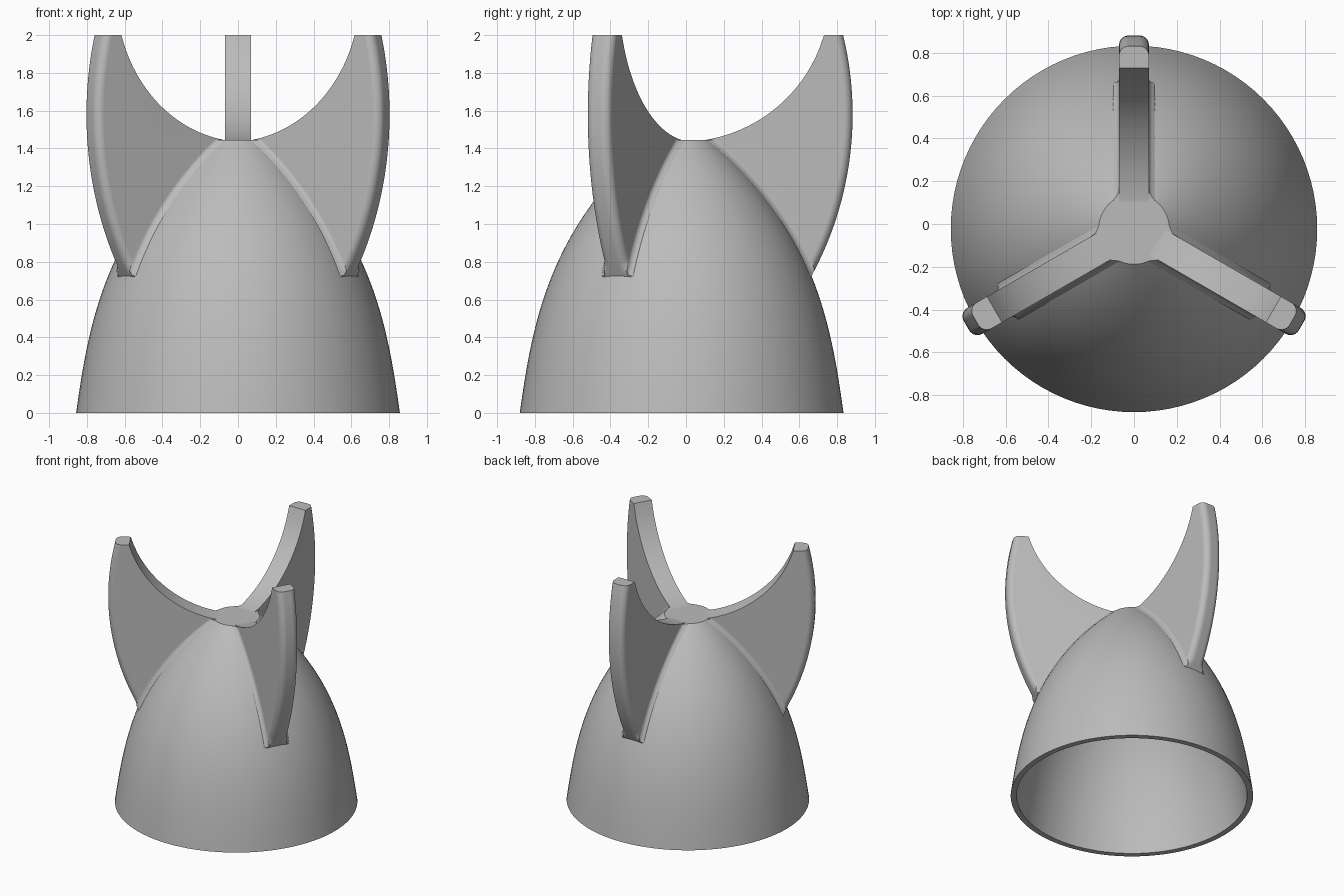
import bpy, bmesh, math
from mathutils import Matrix

if "Cube" in bpy.data.objects:
    bpy.data.objects.remove(bpy.data.objects["Cube"])

CENTRE_Y = -0.023
CAP_Z, TOP_Z = 1.445, 2.0
HALF, FILLET, ROUND = 0.07, 0.035, 0.045   # fin half thickness, root fillet, outer edge round
STEPS = 6

grey = bpy.data.materials.new("plain grey")
grey.use_nodes = True
grey.diffuse_color = (0.5, 0.5, 0.5, 1)
grey.node_tree.nodes["Principled BSDF"].inputs["Base Color"].default_value = (0.5, 0.5, 0.5, 1)


def finish(name, bm):
    bmesh.ops.remove_doubles(bm, verts=bm.verts, dist=1e-5)
    bmesh.ops.recalc_face_normals(bm, faces=bm.faces)
    mesh = bpy.data.meshes.new(name)
    bm.to_mesh(mesh)
    bm.free()
    mesh.materials.append(grey)
    obj = bpy.data.objects.new(name, mesh)
    obj.location.y = CENTRE_Y
    bpy.context.collection.objects.link(obj)
    bpy.ops.object.select_all(action="DESELECT")
    obj.select_set(True)
    bpy.context.view_layer.objects.active = obj
    bpy.ops.object.shade_smooth_by_angle(angle=math.radians(35))
    weighted = obj.modifiers.new("Weighted normals", "WEIGHTED_NORMAL")
    weighted.keep_sharp = True


def dome_radius(z):
    return 0.857 - 0.14 * z - 0.0234 * z**2 - 0.146 * z**3


def outer_radius(z):
    return 0.905 - (1.79 - math.sqrt(1.79**2 - (z - 1.58)**2))


# Hollow dome: outer wall, flat cap and inner wall turned around the axis
rows = 32
heights = [CAP_Z * i / rows for i in range(rows + 1)]
profile = [(dome_radius(z), z) for z in heights] + [(0, CAP_Z)]
profile += [(0, CAP_Z - 0.045)]
profile += [(dome_radius(z) - 0.042, z * 0.969) for z in reversed(heights)]
bm = bmesh.new()
ring = [bm.verts.new((r, 0, z)) for r, z in profile]
edges = [bm.edges.new((a, b)) for a, b in zip(ring, ring[1:] + ring[:1])]
bmesh.ops.spin(bm, geom=ring + edges, cent=(0, 0, 0), axis=(0, 0, 1),
               angle=math.tau, steps=96, use_duplicate=False)
finish("dome", bm)


# Fin cross-section at one height: blended root, flat side, rounded outer edge
def fin_section(z, inner=None):
    out = outer_radius(z)
    side = []
    for i in range(STEPS + 1):
        a = i / STEPS * math.pi / 2
        if inner is None:
            w = HALF + FILLET * (1 - math.sin(a))
            r = math.sqrt(dome_radius(z)**2 - w**2) + FILLET * (1 - math.cos(a))
            if i == 0:
                r -= 0.012
            side.append((min(r, out), w))
        else:
            side.append((inner, HALF))
    for i in range(STEPS + 1):
        a = i / STEPS * math.pi / 2
        r = out - ROUND * (1 - math.sin(a))
        side.append((max(r, side[STEPS][0]), HALF - ROUND * (1 - math.cos(a))))
    return [(w, r, z) for r, w in side] + [(-w, r, z) for r, w in reversed(side)]


# Lower part rises along the dome, upper part follows the scooped inner arc
SCOOP, SCOOP_Z = 0.785, 2.22
sections = [fin_section(0.7 + (CAP_Z - 0.7) * i / 28) for i in range(29)]
first = math.sqrt(SCOOP**2 - (SCOOP_Z - CAP_Z)**2)
last = math.sqrt(SCOOP**2 - (SCOOP_Z - TOP_Z)**2)
for i in range(29):
    r = first + (last - first) * i / 28
    sections.append(fin_section(SCOOP_Z - math.sqrt(SCOOP**2 - r**2), r))

for k, name in enumerate(("back_fin", "right_fin", "left_fin")):
    bm = bmesh.new()
    loops = [[bm.verts.new(p) for p in s] for s in sections]
    for low, high in zip(loops, loops[1:]):
        for i in range(len(low)):
            j = (i + 1) % len(low)
            bm.faces.new((low[i], low[j], high[j], high[i]))
    bm.faces.new(loops[0])
    bm.faces.new(loops[-1])
    bm.transform(Matrix.Rotation(k * math.tau / 3, 4, "Z"))
    finish(name, bm)
